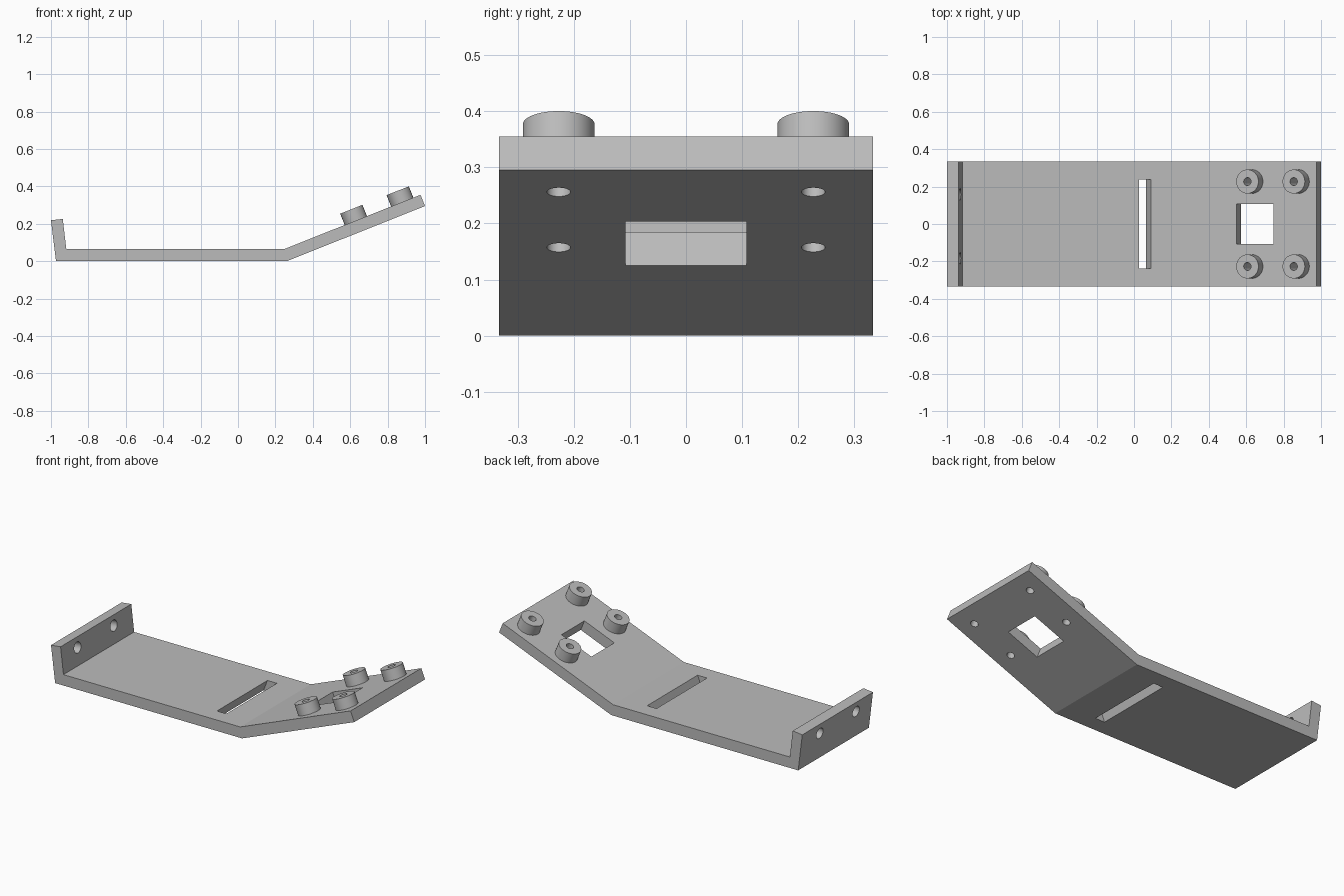
import bpy, bmesh, math
from mathutils import Matrix, Vector

if "Cube" in bpy.data.objects:
    bpy.data.objects.remove(bpy.data.objects["Cube"])

grey = bpy.data.materials.new("plain grey")
grey.use_nodes = True
grey.diffuse_color = (0.5, 0.5, 0.5, 1)
grey.node_tree.nodes["Principled BSDF"].inputs["Base Color"].default_value = (0.5, 0.5, 0.5, 1)

HALF_WIDTH = 0.333
THICK = 0.065
BEND_X = 0.26                       # underside bend line
RAMP = math.atan2(0.295, 1 - BEND_X)
RAMP_TURN = Matrix.Rotation(-RAMP, 4, 'Y')
BOSS_SPOTS = [(x, y) for x in (0.654, 0.902) for y in (-0.227, 0.227)]


def finish(name, bm, matrix=Matrix()):
    bmesh.ops.recalc_face_normals(bm, faces=bm.faces)
    bm.transform(matrix)
    mesh = bpy.data.meshes.new(name)
    bm.to_mesh(mesh)
    bm.free()
    mesh.materials.append(grey)
    obj = bpy.data.objects.new(name, mesh)
    bpy.context.collection.objects.link(obj)
    return obj


def box(name, size, matrix):
    bm = bmesh.new()
    bmesh.ops.create_cube(bm, size=1)
    bmesh.ops.scale(bm, vec=size, verts=bm.verts)
    return finish(name, bm, matrix)


def cylinder(name, radius, height, matrix, sides=48):
    bm = bmesh.new()
    bmesh.ops.create_cone(bm, cap_ends=True, segments=sides, radius1=radius,
                          radius2=radius, depth=height)
    return finish(name, bm, matrix)


def select_only(obj):
    bpy.ops.object.select_all(action='DESELECT')
    obj.select_set(True)
    bpy.context.view_layer.objects.active = obj


def cut(obj, cutter):
    mod = obj.modifiers.new("cut", 'BOOLEAN')
    mod.operation = 'DIFFERENCE'
    mod.solver = 'EXACT'
    mod.object = cutter
    select_only(obj)
    bpy.ops.object.modifier_apply(modifier=mod.name)
    bpy.data.objects.remove(cutter)


def on_ramp(x, y, lift):
    """Frame on the ramp underside at x, raised along the ramp normal."""
    base = Vector((x, y, (x - BEND_X) * math.tan(RAMP)))
    return Matrix.Translation(base) @ RAMP_TURN @ Matrix.Translation((0, 0, lift))


# Bent plate: end lip, flat base and ramp as one extruded profile
end_top = Vector((1, 0.295)) + THICK * Vector((-math.sin(RAMP), math.cos(RAMP)))
profile = [(-0.973, 0), (BEND_X, 0), (1, 0.295), tuple(end_top),
           (BEND_X - THICK * math.tan(RAMP / 2), THICK),
           (-0.918, THICK), (-0.937, 0.226), (-1, 0.219)]
bm = bmesh.new()
face = bm.faces.new([bm.verts.new((x, -HALF_WIDTH, z)) for x, z in profile])
extruded = bmesh.ops.extrude_face_region(bm, geom=[face])["geom"]
bmesh.ops.translate(bm, vec=(0, 2 * HALF_WIDTH, 0),
                    verts=[v for v in extruded if isinstance(v, bmesh.types.BMVert)])
plate = finish("bent_plate", bm)

# Slanted slot through the base
slant = math.radians(21.5)
cut(plate, box("slot_cutter", (0.058, 0.476, 0.4),
               Matrix.Translation((0.046, 0, THICK / 2)) @ Matrix.Rotation(slant, 4, 'Y')))

# Square window through the ramp
cut(plate, box("window_cutter", (0.212, 0.216, 0.3), on_ramp(0.671, 0, THICK / 2)))

# Two holes through the lip
for y in (-0.183, 0.158):
    turn = Matrix.Rotation(math.radians(90 - 7), 4, 'Y')
    cut(plate, cylinder("lip_hole_cutter", 0.032, 0.2,
                        Matrix.Translation((-0.96, y, 0.163)) @ turn))

# Four hollow bosses on the ramp, each with its hole through the plate
parts = [plate]
for i, (x, y) in enumerate(BOSS_SPOTS):
    boss = cylinder(f"boss_{i + 1}", 0.064, 0.07, on_ramp(x, y, THICK + 0.03))
    for part in (plate, boss):
        cut(part, cylinder("boss_hole_cutter", 0.021, 0.4, on_ramp(x, y, THICK)))
    parts.append(boss)

for part in parts:
    select_only(part)
    bpy.ops.object.shade_smooth_by_angle(angle=math.radians(20))
